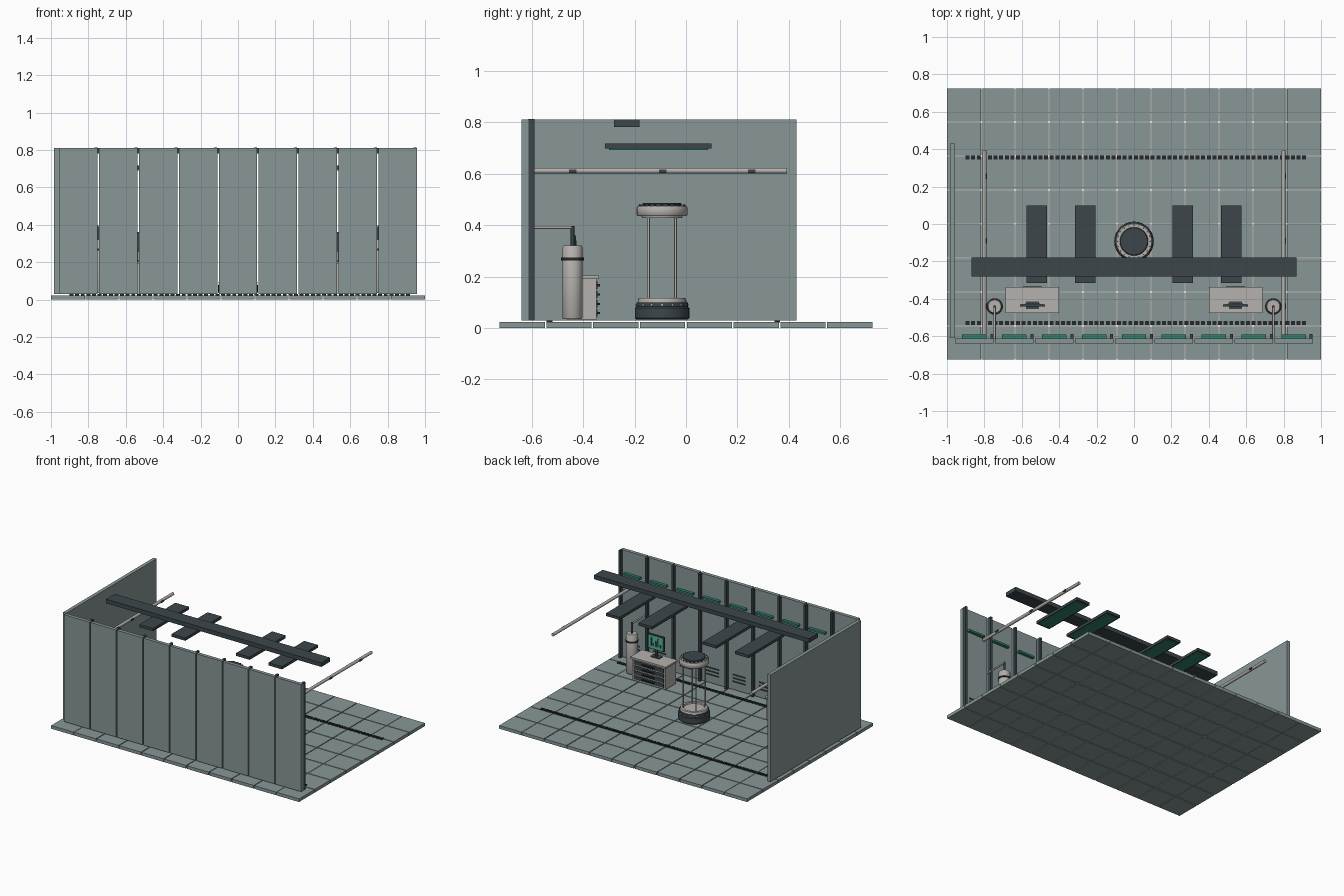
import bpy, bmesh, math
from mathutils import Matrix, Vector

if "Cube" in bpy.data.objects:
    bpy.data.objects.remove(bpy.data.objects["Cube"], do_unlink=True)


def material(name, r, g, b):
    m = bpy.data.materials.new(name)
    m.use_nodes = True
    m.diffuse_color = (r, g, b, 1)
    m.node_tree.nodes["Principled BSDF"].inputs["Base Color"].default_value = (r, g, b, 1)
    return m


PANEL = material("grey green panel", 0.25, 0.31, 0.31)
DARK = material("dark slate", 0.045, 0.062, 0.07)
BLACK = material("near black", 0.018, 0.022, 0.025)
METAL = material("pale metal", 0.46, 0.44, 0.42)
TEAL = material("teal light", 0.03, 0.22, 0.15)
SCREEN = material("screen green", 0.08, 0.48, 0.33)


def finish(name, bm, mat, smooth=False):
    mesh = bpy.data.meshes.new(name)
    bm.to_mesh(mesh)
    bm.free()
    mesh.materials.append(mat)
    ob = bpy.data.objects.new(name, mesh)
    bpy.context.scene.collection.objects.link(ob)
    if smooth:
        bpy.ops.object.select_all(action="DESELECT")
        ob.select_set(True)
        bpy.context.view_layer.objects.active = ob
        bpy.ops.object.shade_smooth_by_angle(angle=math.radians(40))
    return ob


def boxes(name, mat, spans):
    """One object from boxes, each given as (x0, x1), (y0, y1), (z0, z1)."""
    bm = bmesh.new()
    for span in spans:
        centre = Vector([(a + b) / 2 for a, b in span])
        size = [b - a for a, b in span]
        bmesh.ops.create_cube(bm, size=1, matrix=Matrix.Translation(centre) @ Matrix.Diagonal((*size, 1)))
    return finish(name, bm, mat)


def rods(name, mat, radius, ends, sides=16):
    """One object from cylinders running between pairs of points."""
    bm = bmesh.new()
    for a, b in ends:
        a, b = Vector(a), Vector(b)
        turn = (b - a).to_track_quat("Z", "Y").to_matrix().to_4x4()
        bmesh.ops.create_cone(bm, cap_ends=True, segments=sides, radius1=radius, radius2=radius,
                              depth=(b - a).length, matrix=Matrix.Translation((a + b) / 2) @ turn)
    return finish(name, bm, mat, True)


def lathe(name, mat, x, y, profile, sides=32):
    """Spin a (radius, height) profile around a vertical axis."""
    bm = bmesh.new()
    verts = [bm.verts.new((x + r, y, z)) for r, z in profile]
    edges = [bm.edges.new(pair) for pair in zip(verts, verts[1:])]
    bmesh.ops.spin(bm, geom=verts + edges, cent=(x, y, 0), axis=(0, 0, 1), angle=math.tau, steps=sides)
    bmesh.ops.remove_doubles(bm, verts=bm.verts, dist=0.0001)
    bmesh.ops.recalc_face_normals(bm, faces=bm.faces)
    return finish(name, bm, mat, True)


def around(c, half):
    return (c - half, c + half)


# Floor tiles with open seams
T = 2 / 11
boxes("floor_tiles", PANEL, [
    (around((i - 5) * T, T / 2 - 0.003 * (abs(i - 5) < 5)), around((j - 3.5) * T, T / 2 - 0.003), (0, 0.023))
    for i in range(11) for j in range(8)])

# Two toothed floor tracks
boxes("floor_tracks", BLACK, [
    (around(-0.89 + 0.03 * i, 0.0105), around(y, 0.011), (0.022, 0.03))
    for y in (-0.53, 0.355) for i in range(61)])

# Long wall: panels, posts, light strips, vents
P = 1.92 / 9
centres = [(i - 4) * P for i in range(9)]
boxes("wall_panels", PANEL, [(around(c, P / 2 - 0.004), (-0.638, -0.612), (0.03, 0.81)) for c in centres])
boxes("wall_posts", DARK, [((c + 0.086, c + 0.102), (-0.614, -0.588), (0.03, 0.812)) for c in centres])
boxes("wall_light_strips", TEAL, [(around(c, 0.065), (-0.613, -0.59), around(0.645, 0.007)) for c in centres])
boxes("wall_vents", DARK, [(around(c, 0.05), (-0.613, -0.606), around(0.09 + 0.025 * k, 0.004))
                           for c in centres for k in range(3)])

# Side wall
boxes("side_wall", PANEL, [((-0.983, -0.957), (-0.61, 0.43), (0.03, 0.81))])

# Ceiling beam and hanging lamps
boxes("ceiling_beam", DARK, [((-0.868, 0.868), (-0.28, -0.18), (0.78, 0.81))])
lamps = (-0.52, -0.26, 0.26, 0.52)
boxes("lamp_housings", DARK, [(around(x, 0.055), (-0.315, 0.1), (0.697, 0.717)) for x in lamps])
boxes("lamp_diffusers", TEAL, [(around(x, 0.045), (-0.3, 0.085), (0.691, 0.698)) for x in lamps])

# Overhead pipes with small side fittings
rods("overhead_pipes", METAL, 0.011, [((x, -0.59, 0.611), (x, 0.393, 0.611)) for x in (-0.8, 0.8)])
boxes("pipe_fittings", DARK, [((x + 0.004, x + 0.014), around(y, 0.014), around(0.61, 0.006))
                              for x in (-0.8, 0.8) for y in (-0.44, -0.09, 0.255)])

# Central display pod
PY = -0.093
lathe("pod_base", DARK, 0, PY, [(0, 0.033), (0.1, 0.033), (0.106, 0.039), (0.106, 0.077),
                                (0.1, 0.083), (0.1, 0.1), (0, 0.1)])
lathe("pod_lower_ring", METAL, 0, PY, [(0, 0.1), (0.094, 0.1), (0.094, 0.106), (0.09, 0.116),
                                       (0.072, 0.116), (0.07, 0.106), (0, 0.106)])
lathe("pod_head", METAL, 0, PY, [(0, 0.427), (0.078, 0.427), (0.08, 0.435), (0.094, 0.435), (0.099, 0.441),
                                 (0.099, 0.466), (0.094, 0.474), (0, 0.474)])
lathe("pod_cap", DARK, 0, PY, [(0, 0.472), (0.076, 0.472), (0.076, 0.482), (0.072, 0.486), (0, 0.486)])


def ring(n, r, offset=0.0):
    for k in range(n):
        a = math.tau * k / n + offset
        yield r * math.cos(a), PY + r * math.sin(a)


rods("pod_rods", METAL, 0.005, [((x, y, 0.105), (x, y, 0.436)) for x, y in ring(4, 0.074, math.pi / 4)], 10)
rods("pod_head_bolts", DARK, 0.004, [((x, y, 0.47), (x, y, 0.479)) for x, y in ring(20, 0.087)], 8)
rods("pod_base_bolts", METAL, 0.004, [((x, y, 0.09), (x * 1.03, PY + (y - PY) * 1.03, 0.09))
                                      for x, y in ring(16, 0.1)], 8)

# Workbench, monitor and gas tank on each side
for side, s in (("right", -1), ("left", 1)):
    x = s * 0.543
    boxes(side + "_bench_body", METAL, [(around(x, 0.135), (-0.465, -0.347), (0.033, 0.19))])
    boxes(side + "_bench_top", METAL, [(around(x, 0.143), (-0.475, -0.337), (0.19, 0.203))])
    rows = [0.058 + 0.036 * k for k in range(4)]
    boxes(side + "_bench_drawers", DARK, [(around(x, 0.122), (-0.348, -0.343), around(z, 0.014)) for z in rows])
    boxes(side + "_drawer_handles", BLACK, [(around(x, 0.05), (-0.344, -0.335), around(z, 0.004)) for z in rows])

    boxes(side + "_monitor", DARK, [
        (around(x, 0.066), (-0.442, -0.43), (0.255, 0.362)),
        (around(x, 0.01), (-0.44, -0.43), (0.205, 0.26)),
        (around(x, 0.035), (-0.455, -0.415), (0.202, 0.209))])
    boxes(side + "_screen", SCREEN, [(around(x, 0.06), (-0.431, -0.427), (0.262, 0.355))])
    boxes(side + "_screen_bars", DARK, [
        (around(x - 0.036 + 0.018 * k, 0.005), (-0.428, -0.425), (0.28, 0.3 + 0.02 * ((k * 2) % 3)))
        for k in range(5)])

    tx, ty = s * 0.745, -0.441
    lathe(side + "_tank", METAL, tx, ty, [(0, 0.035), (0.036, 0.035), (0.039, 0.04), (0.039, 0.313),
                                          (0.034, 0.321), (0, 0.321)])
    lathe(side + "_tank_band", BLACK, tx, ty, [(0.038, 0.263), (0.044, 0.263), (0.044, 0.273), (0.038, 0.273)])
    rods(side + "_tank_stem", DARK, 0.007, [((tx, ty, 0.318), (tx, ty, 0.397))], 12)
    rods(side + "_tank_pipe", METAL, 0.006, [((tx, -0.613, 0.391), (tx, ty, 0.391))], 12)
